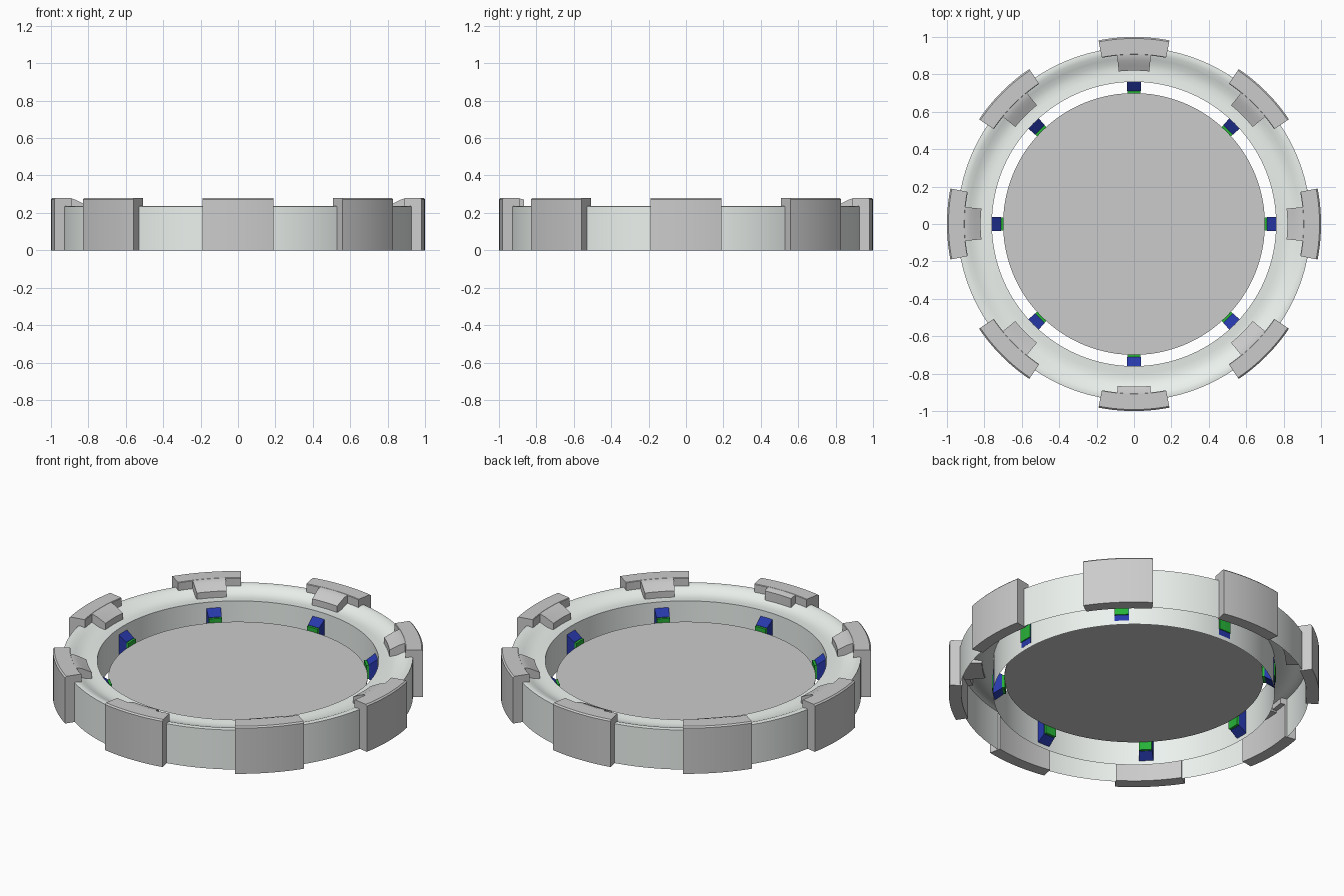
import bpy, bmesh
from math import sin, cos, pi, radians

if "Cube" in bpy.data.objects:
    bpy.data.objects.remove(bpy.data.objects["Cube"])


def material(name, color):
    m = bpy.data.materials.new(name)
    m.diffuse_color = (*color, 1)
    m.use_nodes = True
    m.node_tree.nodes["Principled BSDF"].inputs["Base Color"].default_value = m.diffuse_color
    return m


WHITE = material("pale_white", (0.84, 0.89, 0.86))
BLUE = material("blue", (0.02, 0.04, 0.40))
GREEN = material("green", (0.02, 0.45, 0.04))


def sweep(name, profile, mid=0.0, half=pi, steps=96, closed=True, mat=None, smooth=True):
    """Sweep an (r, z) profile around z; partial sweeps get end caps."""
    full = half >= pi
    bm = bmesh.new()
    rows = []
    for i in range(steps if full else steps + 1):
        a = mid - half + 2 * half * i / steps
        rows.append([bm.verts.new((r * cos(a), r * sin(a), z)) for r, z in profile])
    n = len(profile)
    for i in range(steps):
        p, q = rows[i], rows[(i + 1) % len(rows)]
        for j in range(n if closed else n - 1):
            k = (j + 1) % n
            bm.faces.new((p[j], q[j], q[k], p[k]))
    if not full:
        bm.faces.new(rows[0])
        bm.faces.new(rows[-1][::-1])
    bmesh.ops.recalc_face_normals(bm, faces=bm.faces)
    me = bpy.data.meshes.new(name)
    bm.to_mesh(me)
    bm.free()
    ob = bpy.data.objects.new(name, me)
    bpy.context.collection.objects.link(ob)
    if mat:
        me.materials.append(mat)
    if smooth:
        bpy.ops.object.select_all(action='DESELECT')
        ob.select_set(True)
        bpy.context.view_layer.objects.active = ob
        bpy.ops.object.shade_smooth_by_angle(angle=radians(30))
    return ob


# ring shell, open underneath, with a dished top
sweep("ring_shell", [(0.945, 0), (0.945, 0.235), (0.93, 0.237), (0.91, 0.233), (0.885, 0.222),
                     (0.86, 0.211), (0.83, 0.205), (0.80, 0.206), (0.76, 0.21), (0.76, 0)],
      closed=False, mat=WHITE)

# central disc
bpy.ops.mesh.primitive_cylinder_add(vertices=96, radius=0.70, depth=0.008, location=(0, 0, 0.11))
bpy.context.object.name = "centre_disc"

for i in range(8):
    a = i * pi / 4
    # outer grip plate hooked over the rim
    sweep(f"grip_plate_{i}", [(1, 0), (1, 0.272), (0.992, 0.28), (0.908, 0.28), (0.905, 0.277),
                              (0.905, 0.20), (0.932, 0.20), (0.932, 0)], a, 0.191, 10)
    # narrow tongue on the dished top; the front one is shorter
    if i == 6:
        tongue = [(0.94, 0.279), (0.90, 0.279), (0.87, 0.27), (0.87, 0.19), (0.94, 0.19)]
    else:
        tongue = [(0.94, 0.279), (0.90, 0.279), (0.875, 0.271), (0.85, 0.258),
                  (0.82, 0.243), (0.82, 0.19), (0.94, 0.19)]
    sweep(f"grip_tongue_{i}", tongue, a, 0.1, 6)
    # blue wedge on the inner wall and green contact joining it to the disc
    sweep(f"wedge_{i}", [(0.762, 0.023), (0.712, 0.056), (0.712, 0.14), (0.762, 0.175)],
          a, 0.051, 2, mat=BLUE, smooth=False)
    sweep(f"contact_{i}", [(0.768, 0.058), (0.698, 0.058), (0.698, 0.138), (0.768, 0.138)],
          a, 0.050, 2, mat=GREEN, smooth=False)
